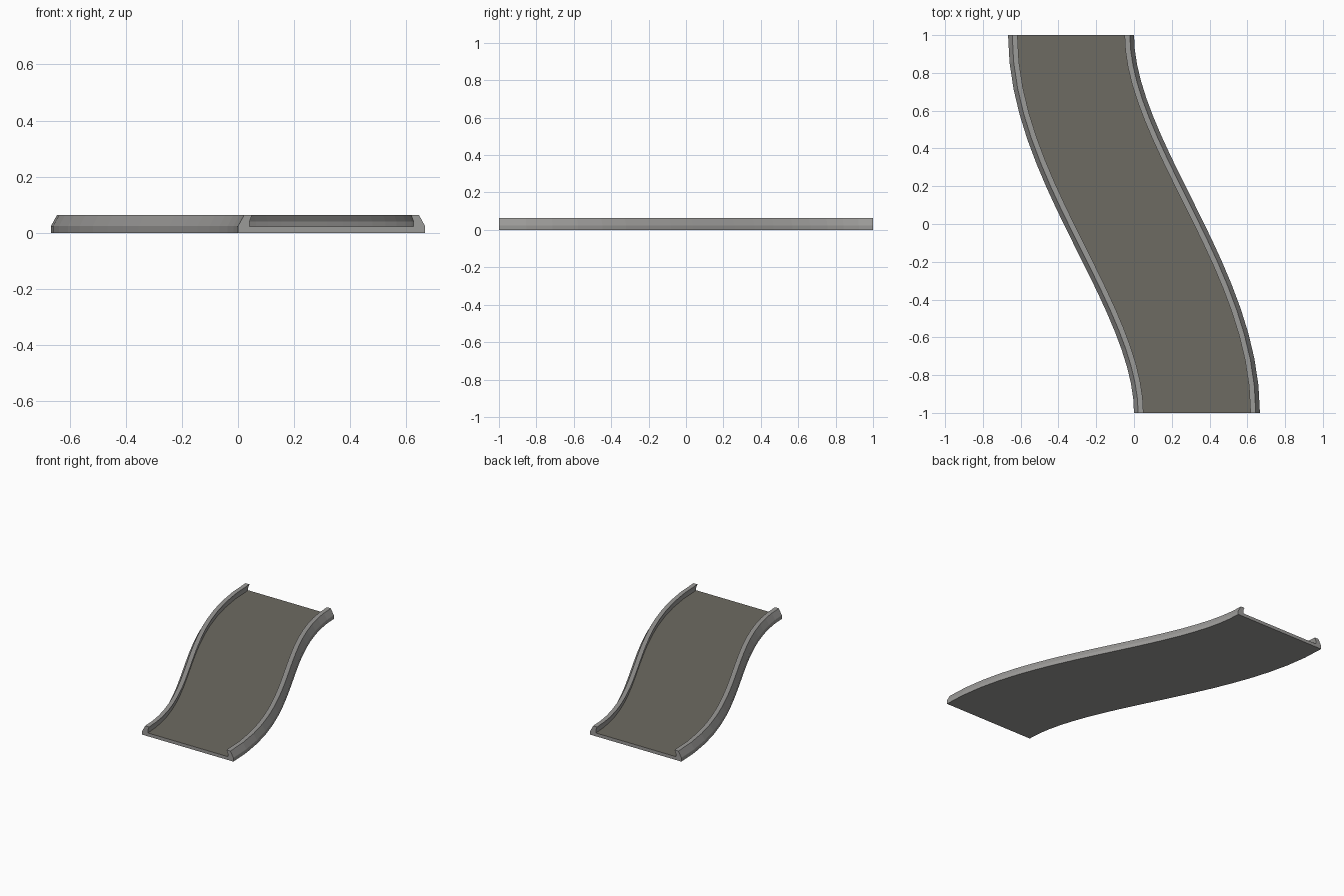
import bpy, bmesh
from mathutils import Vector

if "Cube" in bpy.data.objects:
    bpy.data.objects.remove(bpy.data.objects["Cube"])


def material(name, colour):
    m = bpy.data.materials.new(name)
    m.diffuse_color = (*colour, 1)
    m.use_nodes = True
    m.node_tree.nodes["Principled BSDF"].inputs["Base Color"].default_value = m.diffuse_color
    return m


GREY = material("concrete grey", (0.33, 0.325, 0.315))
ROAD = material("road brown grey", (0.155, 0.146, 0.122))

HALF = 1 / 3      # half of the track width
STEPS = 18


def path(s):
    """Centre point and sideways direction of the S bend at s in 0..1."""
    centre = Vector((HALF - 2 * HALF * (3 * s * s - 2 * s ** 3), -1 + 2 * s, 0))
    tangent = Vector((-2 * HALF * 6 * s * (1 - s), 2, 0)).normalized()
    return centre, Vector((tangent.y, -tangent.x, 0))


# Half section: distance in from the outer edge, height
kerb = [(0, 0), (0, 0.024), (0.022, 0.064), (0.05, 0.064), (0.041, 0.04), (0.041, 0.022)]
left = [(-HALF + d, z) for d, z in kerb]
right = [(HALF - d, z) for d, z in reversed(kerb)]
profile = left + right
ROAD_EDGE = len(kerb) - 1    # the edge that joins the two kerbs

# Sweep the section along the bend
bm = bmesh.new()
rings = []
for i in range(STEPS + 1):
    c, side = path(i / STEPS)
    rings.append([bm.verts.new(c + side * x + Vector((0, 0, z))) for x, z in profile])

n = len(profile)
for a, b in zip(rings, rings[1:]):
    for j in range(n):
        k = (j + 1) % n
        f = bm.faces.new((a[j], a[k], b[k], b[j]))
        f.material_index = 1 if j == ROAD_EDGE else 0

# End caps: slab plus one kerb on each side
m = len(kerb)
for r in (rings[0], rings[-1]):
    bm.faces.new((r[0], r[1], r[m - 1], r[m], r[n - 2], r[n - 1]))
    bm.faces.new(r[1:m])
    bm.faces.new(r[m:n - 1])

bmesh.ops.recalc_face_normals(bm, faces=bm.faces)
mesh = bpy.data.meshes.new("s_bend_track")
bm.to_mesh(mesh)
bm.free()
mesh.materials.append(GREY)
mesh.materials.append(ROAD)
track = bpy.data.objects.new("s_bend_track", mesh)
bpy.context.collection.objects.link(track)
